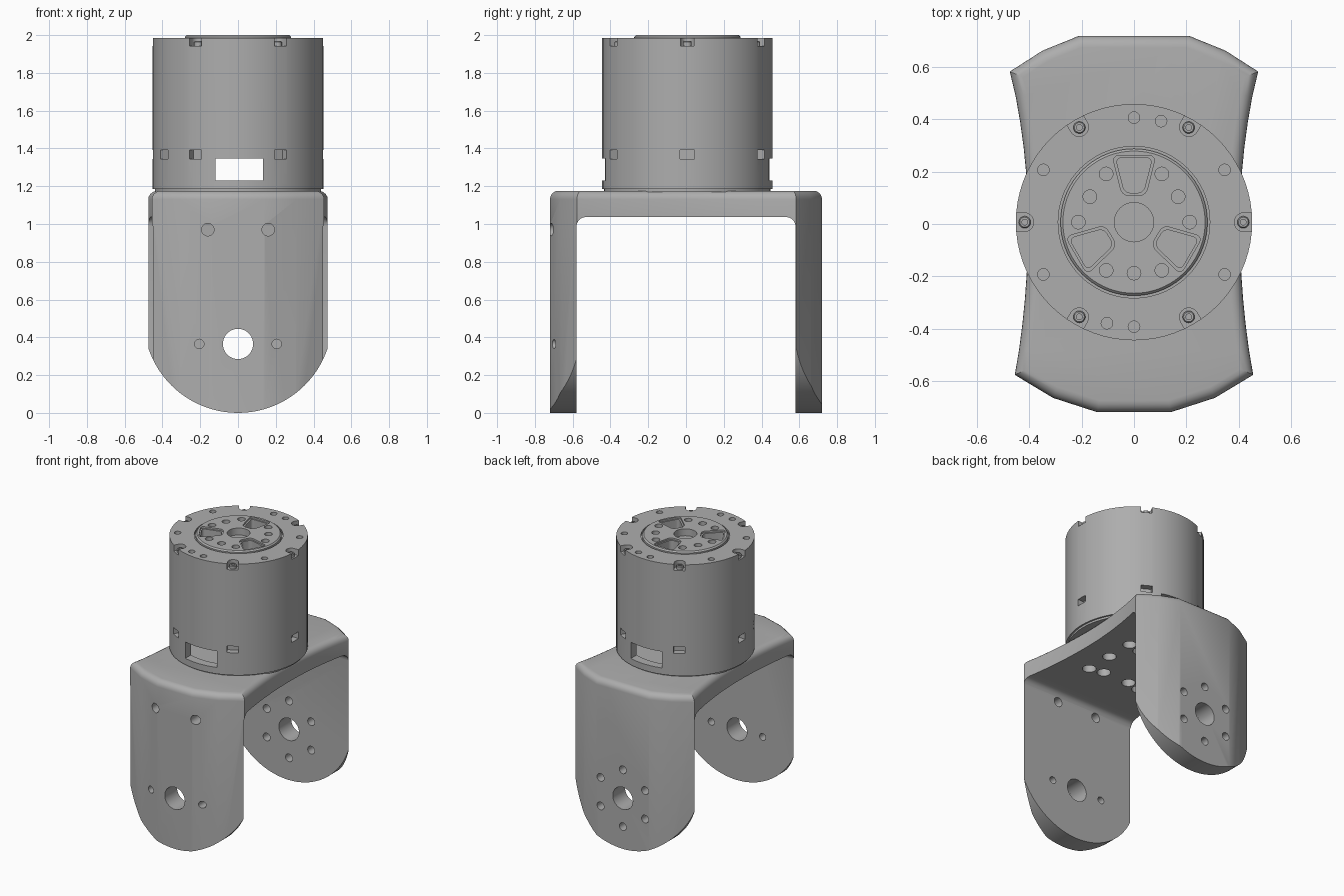
import bpy, bmesh
from math import sin, cos, pi, radians
from mathutils import Matrix, Vector

cube = bpy.data.objects.get("Cube")
if cube:
    bpy.data.objects.remove(cube, do_unlink=True)

grey = bpy.data.materials.new("machined grey")
grey.use_nodes = True
grey.diffuse_color = (0.42, 0.42, 0.42, 1)
grey.node_tree.nodes["Principled BSDF"].inputs["Base Color"].default_value = (0.42, 0.42, 0.42, 1)

CY = 0.007            # motor axis position along y
R = 0.452             # motor radius


def make(name, bm):
    bmesh.ops.recalc_face_normals(bm, faces=bm.faces)
    mesh = bpy.data.meshes.new(name)
    bm.to_mesh(mesh)
    bm.free()
    mesh.materials.append(grey)
    obj = bpy.data.objects.new(name, mesh)
    bpy.context.collection.objects.link(obj)
    return obj


def prism(points, lo, hi, axis="z", round_sides=0.0, round_top=0.0):
    """Extrude a 2D outline along an axis, optionally rounding edges."""
    place = {"z": lambda a, b, h: (a, b, h), "y": lambda a, b, h: (a, h, b),
             "x": lambda a, b, h: (h, a, b)}[axis]
    index = "xyz".index(axis)
    bm = bmesh.new()
    face = bm.faces.new([bm.verts.new(place(a, b, lo)) for a, b in points])
    new = bmesh.ops.extrude_face_region(bm, geom=[face], use_keep_orig=True)["geom"]
    shift = Vector(place(0, 0, hi - lo))
    bmesh.ops.translate(bm, verts=[v for v in new if isinstance(v, bmesh.types.BMVert)], vec=shift)
    bmesh.ops.recalc_face_normals(bm, faces=bm.faces)

    def along(e):
        return abs(e.verts[0].co[index] - e.verts[1].co[index]) > 1e-5
    if round_sides:
        bmesh.ops.bevel(bm, geom=[e for e in bm.edges if along(e)], offset=round_sides,
                        segments=5, profile=0.5, affect="EDGES")
    if round_top:
        rim = [e for e in bm.edges if all(abs(v.co[index] - hi) < 1e-5 for v in e.verts)]
        bmesh.ops.bevel(bm, geom=rim, offset=round_top, segments=5, profile=0.5, affect="EDGES")
    return make("cutter", bm)


def circle(r, a=0, b=0, n=24):
    return [(a + r * cos(2 * pi * i / n), b + r * sin(2 * pi * i / n)) for i in range(n)]


def rect(a0, a1, b0, b1):
    return [(a0, b0), (a1, b0), (a1, b1), (a0, b1)]


def turn(obj, degrees):
    """Swing a part around the motor axis."""
    obj.data.transform(Matrix.Translation((0, CY, 0)) @ Matrix.Rotation(radians(degrees), 4, "Z"))
    return obj


def cut(target, *cutters, operation="DIFFERENCE"):
    for cutter in cutters:
        mod = target.modifiers.new("cut", "BOOLEAN")
        mod.operation, mod.object, mod.solver = operation, cutter, "EXACT"
        bpy.context.view_layer.objects.active = target
        bpy.ops.object.modifier_apply(modifier=mod.name)
        bpy.data.objects.remove(cutter, do_unlink=True)


def lathe(name, profile, steps=72):
    bm = bmesh.new()
    verts = [bm.verts.new((r, 0, z)) for r, z in profile]
    edges = [bm.edges.new(pair) for pair in zip(verts, verts[1:])]
    bmesh.ops.spin(bm, geom=verts + edges, axis=(0, 0, 1), cent=(0, 0, 0),
                   angle=2 * pi, steps=steps)
    bmesh.ops.remove_doubles(bm, verts=bm.verts, dist=1e-5)
    return make(name, bm)


def smooth(obj, angle=30):
    bpy.ops.object.select_all(action="DESELECT")
    obj.select_set(True)
    bpy.context.view_layer.objects.active = obj
    bpy.ops.object.shade_smooth_by_angle(angle=radians(angle))


# Bracket: waisted plan outline, bent faces at front and back
right_side = [(0.14, -0.72), (0.31, -0.665), (0.456, -0.577)]
for i in range(1, 12):
    y = -0.577 + i * 1.16 / 12
    right_side.append((0.405 + (0.2 if y > 0 else 0.15) * y * y, y))
right_side += [(0.475, 0.583), (0.35, 0.663), (0.21, 0.72)]
outline = right_side + [(-x, y) for x, y in reversed(right_side)]
bracket = prism(outline, 0, 1.176, round_top=0.045)
bracket.name = "bracket"

# Rounded leg ends and the open space between the legs
ends = [(0.5 * cos(a), 0.5 + 0.5 * sin(a)) for a in (pi + pi * i / 48 for i in range(49))]
cut(bracket, prism(ends + [(0.5, 1.5), (-0.5, 1.5)], -1, 1, "y"), operation="INTERSECT")
cut(bracket, prism(rect(-0.58, 0.58, -0.5, 1.037), -1, 1, "x", round_sides=0.05))

# Shaft holes and screw holes in the legs
HUB_Z = 0.365
cut(bracket, prism(circle(0.08, 0, HUB_Z, 40), -1, 1, "y"))
for s in (-1, 1):
    cut(bracket, prism(circle(0.025, s * 0.205, HUB_Z), -1, 0, "y"),
        prism(circle(0.033, s * 0.16, 0.97), -1, 0, "y"))
for k in range(6):
    a = radians(30 + 60 * k)
    cut(bracket, prism(circle(0.028, 0.205 * cos(a), HUB_Z + 0.205 * sin(a)), 0, 1, "y"))

# Mounting holes through the bridge plate
for k in range(6):
    a = radians(60 * k)
    cut(bracket, prism(circle(0.045, 0.21 * cos(a), 0.21 * sin(a)), 0.95, 1.3))
for sx in (-1, 1):
    for sy in (-1, 1):
        cut(bracket, prism(circle(0.045, sx * 0.21, sy * 0.205), 0.95, 1.3))
smooth(bracket, 25)

# Motor housing with raised output hub
housing = lathe("motor_housing", [
    (0, 1.17), (R - 0.012, 1.17), (R - 0.012, 1.184), (R, 1.184), (R, 1.986), (0.29, 1.986),
    (0.29, 1.972), (0.281, 1.972), (0.281, 1.991), (0.272, 2.0), (0, 2.0)])
turn(housing, 0)

# Hollow connector bay, open at front and back
cut(housing, turn(prism(circle(0.39, n=64), 1.215, 1.37), 0))
cut(housing, prism(rect(-0.12, 0.132, 1.23, 1.348), -1, 1, "y"))

# Screw recesses on the top rim and slots low on the wall
for k in range(6):
    a = 60 * k
    notch = [(0.42 + 0.036 * cos(t), 0.036 * sin(t)) for t in (pi / 2 + pi * i / 10 for i in range(11))]
    cut(housing, turn(prism(notch + [(0.6, -0.036), (0.6, 0.036)], 1.943, 2.1), a),
        turn(prism(rect(0.405, 0.6, -0.038, 0.038), 1.345, 1.393), a))
    screw = lathe("rim_screw", [(0, 1.95), (0.011, 1.95), (0.011, 1.968), (0.019, 1.968),
                                (0.023, 1.963), (0.023, 1.94), (0, 1.94)], 20)
    screw.data.transform(Matrix.Translation((0.418, 0, 0)))
    smooth(turn(screw, a))
    screw.name = "rim_screw_%d" % (k + 1)
cut(housing, turn(prism(rect(0.405, 0.6, -0.038, 0.038), 1.345, 1.393), 210))

# Threaded holes on the outer ring
for a in (30, 90, 150, 210, 270, 330, 75, 255):
    cut(housing, turn(prism(circle(0.022, 0.4, 0, 20), 1.95, 2.1), a))

# Output hub: bore, screw holes and three rounded pockets
cut(housing, turn(prism(circle(0.075, n=40), 1.95, 2.1), 0))
for a in (0, 30, 60, 120, 150, 180, 240, 270, 300):
    cut(housing, turn(prism(circle(0.026, 0.195 if a % 60 else 0.213, 0, 20), 1.96, 2.1), a))
for a in (90, 210, 330):
    wedge = [(0.102, -0.045), (0.255, -0.083), (0.255, 0.083), (0.102, 0.045)]
    inner = [(0.112, -0.036), (0.246, -0.07), (0.246, 0.07), (0.112, 0.036)]
    cut(housing, turn(prism(wedge, 1.988, 2.1, round_sides=0.025), a),
        turn(prism(inner, 1.91, 2.1, round_sides=0.022), a))
smooth(housing)
